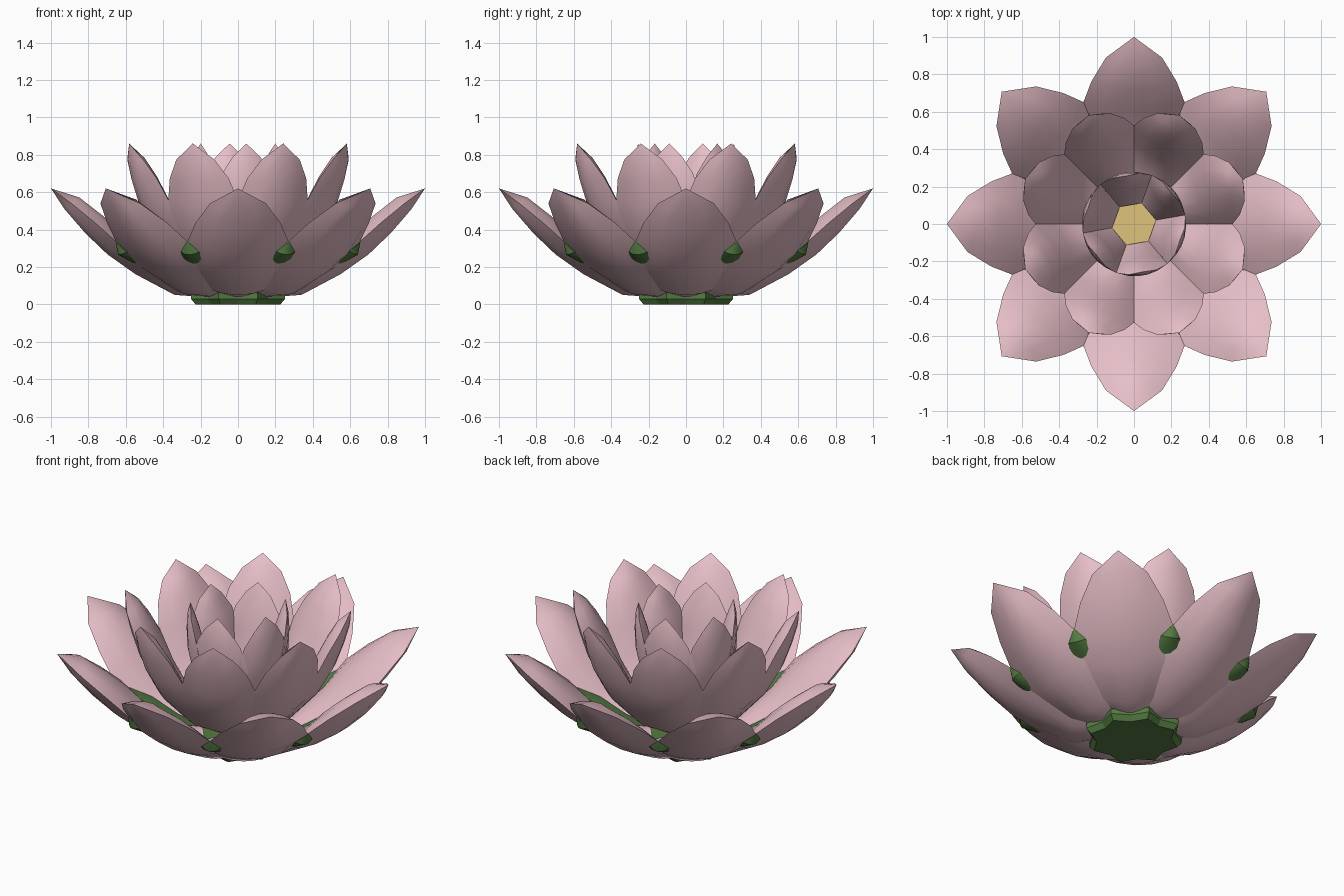
import bpy, bmesh, math
from mathutils import Vector

if "Cube" in bpy.data.objects:
    bpy.data.objects.remove(bpy.data.objects["Cube"])


def material(name, rgb):
    m = bpy.data.materials.new(name)
    m.diffuse_color = (*rgb, 1)
    m.use_nodes = True
    m.node_tree.nodes["Principled BSDF"].inputs["Base Color"].default_value = m.diffuse_color
    return m


PINK = material("petal pink", (0.80, 0.52, 0.575))
GREEN = material("leaf green", (0.09, 0.20, 0.055))
YELLOW = material("pollen yellow", (0.74, 0.55, 0.20))


def make_object(name, bm, mat):
    mesh = bpy.data.meshes.new(name)
    bm.to_mesh(mesh)
    bm.free()
    mesh.materials.append(mat)
    ob = bpy.data.objects.new(name, mesh)
    bpy.context.collection.objects.link(ob)
    bpy.ops.object.select_all(action='DESELECT')
    ob.select_set(True)
    bpy.context.view_layer.objects.active = ob
    return ob


def petal_ring(name, rows, count, offset, fill, thick, mat):
    """Ring of lens-shaped petals; rows are (radius, height, half width, rim lift).
    The inner face bulges past the rim: depth is fill * lift + thick."""
    bm = bmesh.new()
    us = [-1, -0.6, -0.2, 0.2, 0.6, 1]
    for k in range(count):
        a = math.radians(offset + 360 * k / count)
        c, s = math.cos(a), math.sin(a)
        made = []
        for inner in (False, True):
            grid = []
            for i, (r, z, w, lift) in enumerate(rows):
                lo, hi = rows[max(i - 1, 0)], rows[min(i + 1, len(rows) - 1)]
                n = Vector((lo[1] - hi[1], hi[0] - lo[0])).normalized()
                deep = (fill * lift + thick) if inner and w > 0 else 0
                line = []
                for u in us:
                    d = lift * u * u + deep * (1 - u * u)
                    rr, lat = r + n.x * d, w * u
                    line.append(bm.verts.new(
                        (rr * c - lat * s, rr * s + lat * c, z + n.y * d)))
                grid.append(line)
                made += line
            for p, q in zip(grid, grid[1:]):
                for j in range(len(us) - 1):
                    f = (p[j], p[j + 1], q[j + 1], q[j])
                    bm.faces.new(f[::-1] if inner else f)
        # weld the two skins along the rim and at the tip
        bmesh.ops.remove_doubles(bm, verts=made, dist=1e-5)
    bmesh.ops.holes_fill(bm, edges=[e for e in bm.edges if e.is_boundary])
    bmesh.ops.recalc_face_normals(bm, faces=bm.faces)
    ob = make_object(name, bm, mat)
    bpy.ops.object.shade_smooth_by_angle(angle=math.radians(35))
    return ob


def lathe(name, profile, sides, wave, offset, mat):
    """Closed turned solid; wave makes alternate corners stand out."""
    bm = bmesh.new()
    rings = []
    for r, z in profile:
        ring = []
        for k in range(sides):
            a = math.radians(offset) + math.tau * k / sides
            rr = r * (1 + wave * (1 if k % 2 else -1))
            ring.append(bm.verts.new((rr * math.cos(a), rr * math.sin(a), z)))
        rings.append(ring)
    for p, q in zip(rings, rings[1:]):
        for k in range(sides):
            n = (k + 1) % sides
            bm.faces.new((p[k], p[n], q[n], q[k]))
    bm.faces.new(rings[0][::-1])
    bm.faces.new(rings[-1])
    return make_object(name, bm, mat)


# Wide open outer petals
petal_ring("outer_petals", [
    (0.20, 0.040, 0.075, 0.02), (0.34, 0.05, 0.145, 0.03), (0.55, 0.16, 0.238, 0.055),
    (0.70, 0.265, 0.272, 0.085), (0.82, 0.38, 0.228, 0.08),
    (0.93, 0.51, 0.15, 0.05), (1.0, 0.62, 0.0, 0.0)], 8, 0, 1.1, 0.05, PINK)

# Upright middle petals
petal_ring("middle_petals", [
    (0.10, 0.10, 0.06, 0.0), (0.30, 0.20, 0.13, 0.02), (0.45, 0.36, 0.19, 0.05),
    (0.54, 0.52, 0.205, 0.065), (0.59, 0.66, 0.17, 0.05),
    (0.62, 0.77, 0.11, 0.025), (0.63, 0.86, 0.0, 0.0)], 8, 22.5, 1.1, 0.045, PINK)

# Closed inner petals around the heart
petal_ring("inner_petals", [
    (0.08, 0.15, 0.06, 0.0), (0.17, 0.29, 0.12, 0.03), (0.245, 0.44, 0.155, 0.045),
    (0.275, 0.58, 0.16, 0.05), (0.28, 0.70, 0.13, 0.035),
    (0.274, 0.79, 0.075, 0.012), (0.26, 0.86, 0.0, 0.0)], 6, 40, 1.4, 0.025, PINK)

# Green sepals poking out through the gaps of the outer petals
petal_ring("sepals", [
    (0.18, 0.04, 0.10, 0.0), (0.35, 0.10, 0.13, 0.01), (0.50, 0.18, 0.12, 0.02),
    (0.63, 0.235, 0.08, 0.025), (0.69, 0.265, 0.055, 0.03),
    (0.71, 0.34, 0.0, 0.0)], 8, 22.5, 1.0, 0.015, GREEN)

# Lobed base under the flower
lathe("base", [(0.225, 0.0), (0.25, 0.03), (0.25, 0.06), (0.20, 0.09)],
      16, 0.09, 0, GREEN)

# Yellow heart
lathe("heart", [(0.08, 0.08), (0.12, 0.24), (0.12, 0.31)], 6, 0.0, 10, YELLOW)
